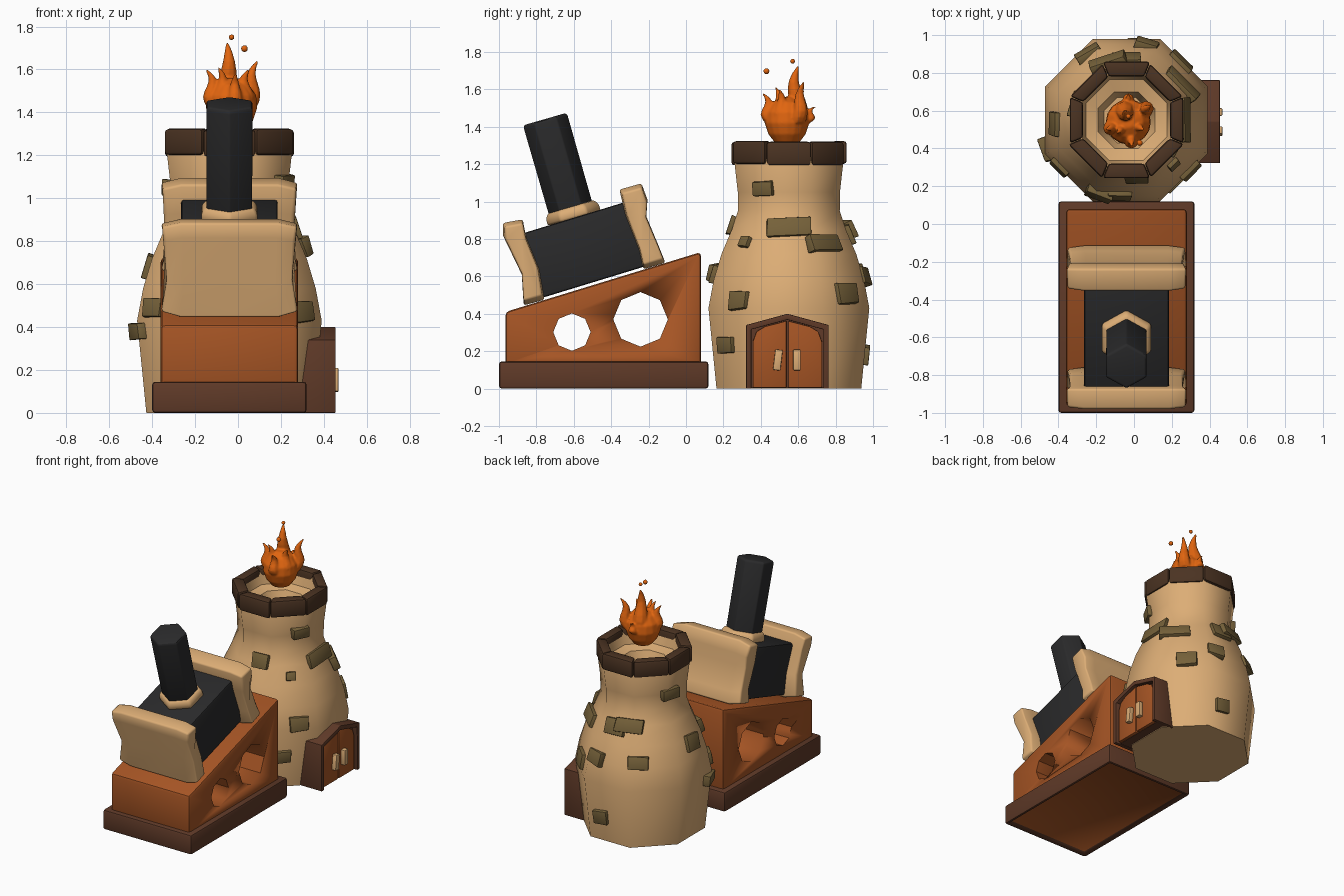
import bpy, bmesh, math, random
from mathutils import Vector, Matrix

random.seed(4)
if "Cube" in bpy.data.objects:
    bpy.data.objects.remove(bpy.data.objects["Cube"])


def material(name, rgb):
    m = bpy.data.materials.new(name)
    m.use_nodes = True
    m.diffuse_color = (*rgb, 1)
    m.node_tree.nodes["Principled BSDF"].inputs["Base Color"].default_value = (*rgb, 1)
    return m


CREAM = material("sandy plaster", (.72, .42, .18))
BROWN = material("dark brown wood", (.115, .042, .021))
RUST = material("rust orange wood", (.38, .09, .018))
BLACK = material("black iron", (.023, .023, .024))
STONE = material("olive brick", (.18, .12, .042))
RIM = material("rim brown", (.07, .033, .016))
FIRE = material("flame orange", (.75, .13, .005))

CX = -.04                      # shared centre line
TY = .55                       # tower centre in y
TILT = math.radians(17)        # slope of the mortar


def finish(name, bm, mat, bevel=0, angle=35):
    bmesh.ops.recalc_face_normals(bm, faces=bm.faces[:])
    me = bpy.data.meshes.new(name)
    bm.to_mesh(me)
    bm.free()
    ob = bpy.data.objects.new(name, me)
    bpy.context.collection.objects.link(ob)
    me.materials.append(mat)
    bpy.ops.object.select_all(action='DESELECT')
    ob.select_set(True)
    bpy.context.view_layer.objects.active = ob
    if bevel:
        b = ob.modifiers.new("soft edges", 'BEVEL')
        b.width, b.segments, b.limit_method = bevel, 2, 'ANGLE'
        bpy.ops.object.modifier_apply(modifier=b.name)
    bpy.ops.object.shade_smooth_by_angle(angle=math.radians(angle))
    return ob


def loft(bm, rings):
    """Skin closed rings of points, capping both ends."""
    vs = [[bm.verts.new(p) for p in r] for r in rings]
    n = len(vs[0])
    for a, b in zip(vs, vs[1:]):
        for i in range(n):
            j = (i + 1) % n
            bm.faces.new((a[i], a[j], b[j], b[i]))
    bm.faces.new(vs[0][::-1])
    bm.faces.new(vs[-1])


def ring(c, r, n, turn=0.0, z=0.0):
    return [Vector((c[0] + r * math.cos(turn + math.tau * i / n),
                    c[1] + r * math.sin(turn + math.tau * i / n), z)) for i in range(n)]


def prism(name, outline, x0, x1, mat, bevel=0):
    """Extrude a (y, z) outline along x."""
    bm = bmesh.new()
    loft(bm, [[(x, y, z) for y, z in outline] for x in (x0, x1)])
    return finish(name, bm, mat, bevel)


def box(name, size, matrix, mat, bevel=0):
    bm = bmesh.new()
    bmesh.ops.create_cube(bm, size=1, matrix=matrix @ Matrix.Diagonal((*size, 1)))
    return finish(name, bm, mat, bevel)


# Plinth with a recessed underside panel
plinth = box("plinth", (.72, 1.12, .145), Matrix.Translation((CX, -.44, .0725)), BROWN, .015)
bm = bmesh.new()
bm.from_mesh(plinth.data)
under = min(bm.faces, key=lambda f: f.calc_center_median().z)
bmesh.ops.inset_region(bm, faces=[under], thickness=.03, depth=-.02)
under.material_index = 1
bm.to_mesh(plinth.data)
bm.free()
plinth.data.materials.append(RUST)

# Sloping carriage with two eight-sided holes
carriage = prism("carriage", [(-.965, .12), (.08, .12), (.08, .73), (-.965, .41)],
                 CX - .32, CX + .32, RUST, .02)
for hy, hz, hr in ((-.61, .302, .1), (-.243, .37, .146)):
    pts = [(hy + hr * math.sin(math.tau * i / 8), hz + hr * math.cos(math.tau * i / 8))
           for i in range(8)]
    cutter = prism("hole_cutter", pts, -1, 1, RUST)
    cutter.hide_render = True
    cut = carriage.modifiers.new("hole", 'BOOLEAN')
    cut.object, cut.solver = cutter, 'EXACT'
    bpy.context.view_layer.objects.active = carriage
    bpy.ops.object.modifier_apply(modifier=cut.name)
    bpy.data.objects.remove(cutter)

# Mortar block, barrel and collar, all leaning back together
lean = Matrix.Translation((CX, -.535, .745)) @ Matrix.Rotation(TILT, 4, 'X')
box("mortar_block", (.45, .62, .36), lean, BLACK, .015)


def hex_post(name, base, steps, mat, bevel):
    bm = bmesh.new()
    loft(bm, [ring((0, 0), r, 6, math.pi / 2, z) for z, r in steps])
    bm.transform(Matrix.Translation(base) @ Matrix.Rotation(math.radians(16), 4, 'X'))
    finish(name, bm, mat, bevel, 62)


hex_post("barrel", (CX, -.605, .92), [(-.03, .122), (.53, .124), (.542, .115)], BLACK, .012)
hex_post("barrel_collar", (CX, -.6, .92), [(-.01, .15), (.03, .15), (.055, .13)], CREAM, .012)


# Curved end plates clamping the block
def end_plate(name, outline):
    mid = sum((Vector(p) for p in outline), Vector((0, 0))) / len(outline)
    zs = [z for _, z in outline]
    lo, hi = min(zs), max(zs)
    rings = []
    for s in (-1, -.72, 0, .72, 1):
        row = []
        for p in outline:
            t = (p[1] - lo) / (hi - lo)
            q = Vector(p).lerp(mid, .1 if abs(s) == 1 else 0)
            waist = 1 - .07 * (1 - (2 * t - 1) ** 2)
            row.append((CX + s * .318 * waist, q.x, q.y))
        rings.append(row)
    bm = bmesh.new()
    loft(bm, rings)
    finish(name, bm, CREAM, .012, 50)


end_plate("front_plate", [(-.98, .885), (-.873, .905), (-.855, .81), (-.785, .64),
                          (-.757, .475), (-.868, .445), (-.878, .61), (-.977, .815)])
end_plate("rear_plate", [(-.356, 1.064), (-.238, 1.097), (-.206, 1.01), (-.212, .92),
                         (-.142, .753), (-.11, .673), (-.227, .638), (-.25, .74), (-.325, .93)])

# Eight-sided tower with a hollow mouth
WALL = [(0, .387), (.43, .43), (.58, .402), (.72, .36), (.85, .305), (.95, .272),
        (1.05, .273), (1.2, .29)]
MOUTH = [(1.29, .265), (1.29, .235), (1.21, .215), (1.19, .15), (1.1, .12)]
FLAT = math.cos(math.pi / 8)
bm = bmesh.new()
loft(bm, [ring((CX, TY), r / FLAT, 8, math.pi / 8, z) for z, r in WALL + MOUTH])
finish("tower", bm, CREAM, 0, 50)

# Rim made of eight chunky segments
for i in range(8):
    half = math.tan(math.pi / 8) * .985
    out, low = .304 + random.uniform(-.006, .006), 1.2 + random.uniform(-.008, .004)
    bm = bmesh.new()
    loft(bm, [[(r, s * r * half, z) for r, s in ((.23, -1), (out, -1), (out, 1), (.23, 1))]
              for z in (low, 1.322 + random.uniform(-.006, .004))])
    bm.transform(Matrix.Translation((CX, TY, 0)) @ Matrix.Rotation(math.tau * i / 8, 4, 'Z'))
    finish(f"rim_segment_{i + 1}", bm, RIM, .016)


# Loose bricks set into the plaster: angle, height, width, tallness
def wall_radius(z):
    for (z0, r0), (z1, r1) in zip(WALL, WALL[1:]):
        if z <= z1:
            return r0 + (r1 - r0) * (z - z0) / (z1 - z0), (r1 - r0) / (z1 - z0)


BRICKS = [(0, .86, .24, .1), (32, .775, .22, .1), (47, .51, .15, .12), (-38, .47, .13, .1),
          (-53, .235, .12, .09), (-43, .78, .07, .06), (-80, .87, .13, .1), (90, .82, .15, .11),
          (-28, 1.07, .12, .08), (75, .6, .12, .1), (-95, .61, .13, .1), (163, 1.05, .14, .08),
          (108, .85, .2, .1), (183, .68, .13, .11), (120, .62, .15, .09), (82, .18, .11, .1),
          (200, .38, .13, .08), (215, .49, .12, .09), (250, .62, .14, .1)]
for i, (deg, z, w, h) in enumerate(BRICKS):
    r, slope = wall_radius(z)
    face = round(deg / 45) * 45
    off = deg - face
    r /= math.cos(math.radians(off))
    a = math.radians(deg)
    turn = math.radians(face if abs(off) < 15 else deg)
    place = (Matrix.Translation((CX + r * math.cos(a), TY + r * math.sin(a), z))
             @ Matrix.Rotation(turn, 4, 'Z') @ Matrix.Rotation(math.atan(slope), 4, 'Y')
             @ Matrix.Rotation(random.uniform(-.08, .08), 4, 'X'))
    bm = bmesh.new()
    bmesh.ops.create_cube(bm, size=1, matrix=Matrix.Diagonal((.05, w, h, 1)))
    for v in bm.verts:
        v.co.y *= random.uniform(.88, 1.06)
        v.co.z *= random.uniform(.85, 1.08)
    bm.transform(place)
    finish(f"brick_{i + 1}", bm, STONE, .006)

# Gabled doorway with a pair of leaves and handles
DY = .542
half_frame = [(.22, 0), (.22, .34), (0, .4)]
half_inner = [(0, .368), (.193, .316), (.193, 0)]
right_side = half_frame + half_inner
left_side = [(-y, z) for y, z in half_inner[:0:-1]]
frame = [(.22, 0), (.22, .34), (0, .4), (-.22, .34), (-.22, 0),
         (-.193, 0), (-.193, .316), (0, .368), (.193, .316), (.193, 0)]
prism("door_frame", [(DY + y, z) for y, z in frame], .28, .455, BROWN, .004)
prism("door_backing", [(DY + y, z) for y, z in
                       [(.2, .004), (.2, .32), (0, .375), (-.2, .32), (-.2, .004)]],
      .28, .415, BROWN)
for side, label in ((-1, "front"), (1, "rear")):
    leaf = [(.005, .006), (.185, .006), (.185, .25), (.165, .305), (.12, .332), (.005, .362)]
    prism(f"{label}_door_leaf", [(DY + side * y, z) for y, z in leaf], .3, .437, RUST, .004)
    box(f"{label}_door_handle", (.035, .04, .11),
        Matrix.Translation((.45, DY + side * .051, .153))
        @ Matrix.Rotation(-.06 * (1 - side), 4, 'X'), CREAM, .004)

# Flame: a round belly with licking tongues, fused together
FC = Vector((-.03, .54, 0))
bm = bmesh.new()
loft(bm, [ring(FC, r, 16, 0, z) for z, r in
          ((1.3, .02), (1.315, .065), (1.36, .1), (1.42, .12), (1.48, .115), (1.53, .08), (1.56, .03))])
for x, y, z, r in ((-.05, .6, 1.725, .062), (-.148, .5, 1.6, .042), (.09, .63, 1.64, .045),
                   (-.01, .41, 1.58, .04), (-.03, .695, 1.51, .032), (-.09, .48, 1.61, .04),
                   (.05, .5, 1.6, .045)):
    tip = Vector((x, y, z))
    root = FC.lerp(tip, .55)
    root.z = 1.42
    away = Vector((x - FC.x, y - FC.y, 0)).normalized()
    rows = []
    for k in range(8):
        t = k / 7
        c = root.lerp(tip, t) + away * .018 * math.sin(math.tau * t)
        rows.append(ring(c, r * (1 - t) ** .8 + .006, 8, 0, c.z))
    loft(bm, rows)
flame = finish("flame", bm, FIRE)
fuse = flame.modifiers.new("fuse", 'REMESH')
fuse.mode, fuse.voxel_size, fuse.use_smooth_shade = 'VOXEL', .007, True
soft = flame.modifiers.new("soften", 'SMOOTH')
soft.factor, soft.iterations = .5, 3

# Sparks
for i, (x, y, z, r) in enumerate(((-.03, .57, 1.75, .013), (.03, .43, 1.697, .016))):
    bm = bmesh.new()
    bmesh.ops.create_icosphere(bm, subdivisions=2, radius=r, matrix=Matrix.Translation((x, y, z)))
    finish(f"spark_{i + 1}", bm, FIRE, 0, 60)
